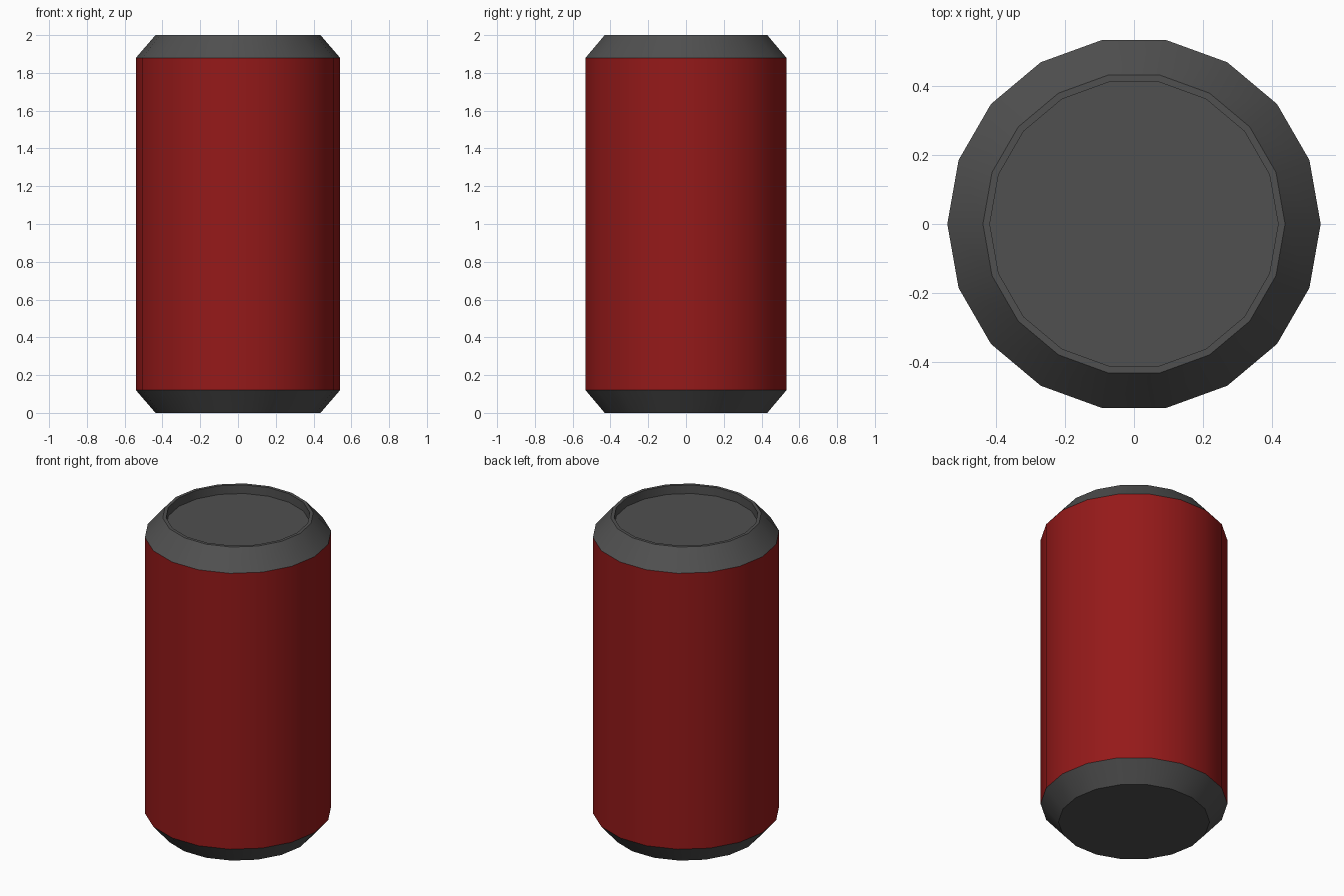
import bpy, bmesh, math

if "Cube" in bpy.data.objects:
    bpy.data.objects.remove(bpy.data.objects["Cube"])

SIDES = 18
R_BODY, R_RIM, R_LID = 0.54, 0.437, 0.417


def material(name, rgb):
    mat = bpy.data.materials.new(name)
    mat.diffuse_color = (*rgb, 1)
    mat.use_nodes = True
    mat.node_tree.nodes["Principled BSDF"].inputs["Base Color"].default_value = mat.diffuse_color
    return mat


def lathe(name, profile, mat, cap_start=False, cap_end=False):
    """Revolve (radius, z) points, listed so that faces point outwards."""
    bm = bmesh.new()
    rings = [[bm.verts.new((r * math.cos(2 * math.pi * i / SIDES),
                            r * math.sin(2 * math.pi * i / SIDES), z))
              for i in range(SIDES)] for r, z in profile]
    for low, high in zip(rings, rings[1:]):
        for i in range(SIDES):
            j = (i + 1) % SIDES
            bm.faces.new((low[i], low[j], high[j], high[i]))
    if cap_start:
        bm.faces.new(rings[0][::-1])
    if cap_end:
        bm.faces.new(rings[-1])
    mesh = bpy.data.meshes.new(name)
    bm.to_mesh(mesh)
    bm.free()
    mesh.materials.append(mat)
    obj = bpy.data.objects.new(name, mesh)
    bpy.context.collection.objects.link(obj)
    # Smooth round the can, sharp at the bevels
    bpy.ops.object.select_all(action='DESELECT')
    obj.select_set(True)
    bpy.context.view_layer.objects.active = obj
    bpy.ops.object.shade_smooth_by_angle(angle=math.radians(30))
    return obj


red = material("red_paint", (0.3, 0.01, 0.01))
metal = material("dark_metal", (0.08, 0.08, 0.08))

# Tapered base with flat underside
lathe("can_base", [(R_RIM, 0), (R_BODY, 0.12)], metal, cap_start=True)

# Painted wall
lathe("can_body", [(R_BODY, 0.12), (R_BODY, 1.88)], red)

# Tapered shoulder, thin rim and sunken lid
lathe("can_top", [(R_BODY, 1.88), (R_RIM, 2.0), (R_LID, 2.0), (R_LID, 1.945)],
      metal, cap_end=True)
